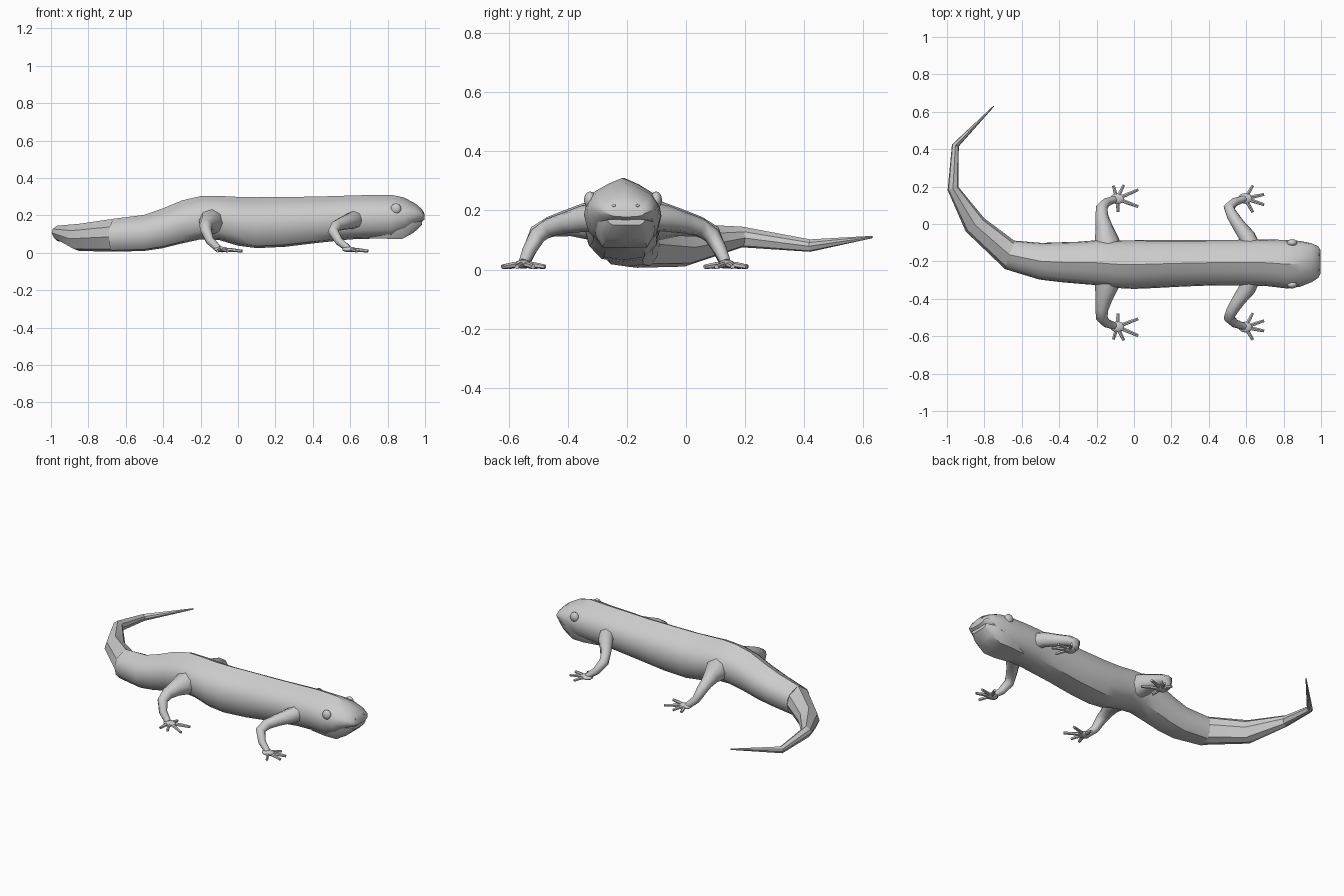
import bpy, bmesh, math
from mathutils import Vector

if "Cube" in bpy.data.objects:
    bpy.data.objects.remove(bpy.data.objects["Cube"])

CY = -0.207  # centre line of the body
skin = bpy.data.materials.new("grey_skin")
skin.diffuse_color = (0.6, 0.6, 0.6, 1)
skin.use_nodes = True
skin.node_tree.nodes["Principled BSDF"].inputs["Base Color"].default_value = skin.diffuse_color


def finish(name, rings, angle=40):
    """Skin a list of closed rings into a capped, smooth object."""
    bm = bmesh.new()
    vs = [[bm.verts.new(p) for p in r] for r in rings]
    n = len(vs[0])
    for a, b in zip(vs, vs[1:]):
        for i in range(n):
            bm.faces.new((a[i], a[(i + 1) % n], b[(i + 1) % n], b[i]))
    bm.faces.new(vs[0])
    bm.faces.new(vs[-1])
    bmesh.ops.recalc_face_normals(bm, faces=bm.faces)
    mesh = bpy.data.meshes.new(name)
    bm.to_mesh(mesh)
    bm.free()
    ob = bpy.data.objects.new(name, mesh)
    bpy.context.collection.objects.link(ob)
    return style(ob, angle)


def style(ob, angle=40):
    ob.data.materials.append(skin)
    bpy.ops.object.select_all(action='DESELECT')
    ob.select_set(True)
    bpy.context.view_layer.objects.active = ob
    bpy.ops.object.shade_smooth_by_angle(angle=math.radians(angle))
    return ob


def loft(name, half, sections, angle=40):
    """Sections are (x, y, heading, half width, bottom, top)."""
    profile = half + [(-u, v) for u, v in half[-2:0:-1]]
    rings = []
    for x, y, h, w, zb, zt in sections:
        a = math.radians(h)
        sx, sy = -math.sin(a), math.cos(a)
        rings.append([(x + u * w * sx, y + u * w * sy, zb + v * (zt - zb))
                      for u, v in profile])
    return finish(name, rings, angle)


def tube(name, path, sides=8):
    """Path points are (x, y, z, radius)."""
    pts = [Vector(p[:3]) for p in path]
    u, rings = Vector((0.1, 0.2, 1)), []
    for i, p in enumerate(pts):
        t = (pts[min(i + 1, len(pts) - 1)] - pts[max(i - 1, 0)]).normalized()
        u = (u - t * u.dot(t)).normalized()
        w = t.cross(u)
        rings.append([p + path[i][3] * (u * math.cos(k * math.tau / sides)
                                        + w * math.sin(k * math.tau / sides))
                      for k in range(sides)])
    return finish(name, rings, 50)


def ball(name, loc, scale, seg=12):
    bpy.ops.mesh.primitive_uv_sphere_add(segments=seg, ring_count=seg // 2 + 2, radius=1, location=loc)
    ob = bpy.context.object
    ob.name = name
    ob.scale = scale
    return style(ob, 60)


# ridged trunk with upper head
half = [(0, 1), (.38, .91), (.78, .78), (.95, .62), (1, .45), (.88, .2), (.55, .04), (0, 0)]
loft("body", half, [
    (.998, CY + .005, 0, .062, .178, .205),
    (.985, CY + .003, 0, .084, .168, .232),
    (.95, CY, 0, .104, .150, .262),
    (.89, CY - .006, 0, .122, .105, .295),
    (.82, CY - .008, 0, .130, .080, .310),
    (.70, CY, 0, .124, .075, .309),
    (.60, CY, 0, .123, .072, .306),
    (.40, CY, 0, .122, .050, .300),
    (.25, CY - .003, 0, .125, .032, .299),
    (.10, CY - .007, 0, .129, .025, .297),
    (.00, CY - .010, 0, .130, .038, .299),
    (-.10, CY - .008, 0, .127, .068, .304),
    (-.20, CY, 0, .120, .072, .303),
    (-.30, CY, 0, .112, .050, .280),
    (-.40, CY + .003, 0, .106, .025, .238),
    (-.50, CY + .008, -4, .098, .010, .203),
    (-.665, -.165, -18, .080, .006, .182)], 35)

# lower jaw tucked under the mouth line
loft("lower_jaw", [(0, 1), (.8, 1), (1, .9), (.92, .4), (.7, 0), (0, 0)], [
    (.70, CY, 0, .090, .078, .18),
    (.80, CY, 0, .108, .075, .18),
    (.88, CY, 0, .106, .075, .172),
    (.94, CY + .003, 0, .092, .108, .168),
    (.984, CY + .005, 0, .064, .150, .170)], 35)

# angular curving tail
loft("tail", [(0, 1), (.8, .75), (1, .45), (.6, .08), (0, 0)], [
    (-.665, -.165, -18, .080, .006, .182),
    (-.85, -.005, -55, .061, .010, .155),
    (-.968, .190, -72, .030, .075, .145),
    (-.955, .420, -105, .019, .060, .102),
    (-.75, .630, -135, .003, .106, .114)], 25)

# limbs, with y measured outward from the centre line
front_path = [(.63, .07, .180, .052), (.605, .14, .172, .045), (.56, .20, .158, .036),
              (.525, .255, .143, .031), (.508, .295, .115, .029),
              (.54, .325, .062, .023), (.59, .342, .022, .018)]
back_path = [(-.14, .05, .165, .078), (-.145, .12, .165, .066), (-.16, .19, .158, .046),
             (-.172, .25, .145, .035), (-.172, .295, .122, .031),
             (-.15, .322, .065, .024), (-.105, .338, .022, .019)]
front_toes = [(.695, .31), (.695, .365), (.635, .412), (.635, .27)]
back_toes = [(.022, .30), (.022, .39), (-.055, .415), (-.11, .41), (-.085, .272)]

for side, s in (("right", -1), ("left", 1)):
    for end, path, palm, toes in (("front", front_path, (.595, .344), front_toes),
                                  ("back", back_path, (-.09, .342), back_toes)):
        tube(f"{end}_leg_{side}", [(x, CY + s * d, z, r) for x, d, z, r in path])
        px, pd = palm
        ball(f"{end}_foot_{side}", (px, CY + s * pd, .018), (.04, .03, .015), 10)
        for i, (tx, td) in enumerate(toes):
            mx, md = (px + tx) / 2, (pd + td) / 2
            tube(f"{end}_toe_{side}_{i + 1}", [
                (px, CY + s * pd, .018, .011), (mx, CY + s * md, .015, .010),
                (tx, CY + s * td, .009, .008)], 6)
    # eyes and nostrils
    ball(f"eye_{side}", (.845, CY - .006 + s * .112, .235), (.028, .020, .029))
    ball(f"nostril_{side}", (.988, CY + .003 + s * .04, .216), (.006, .007, .005), 8)
